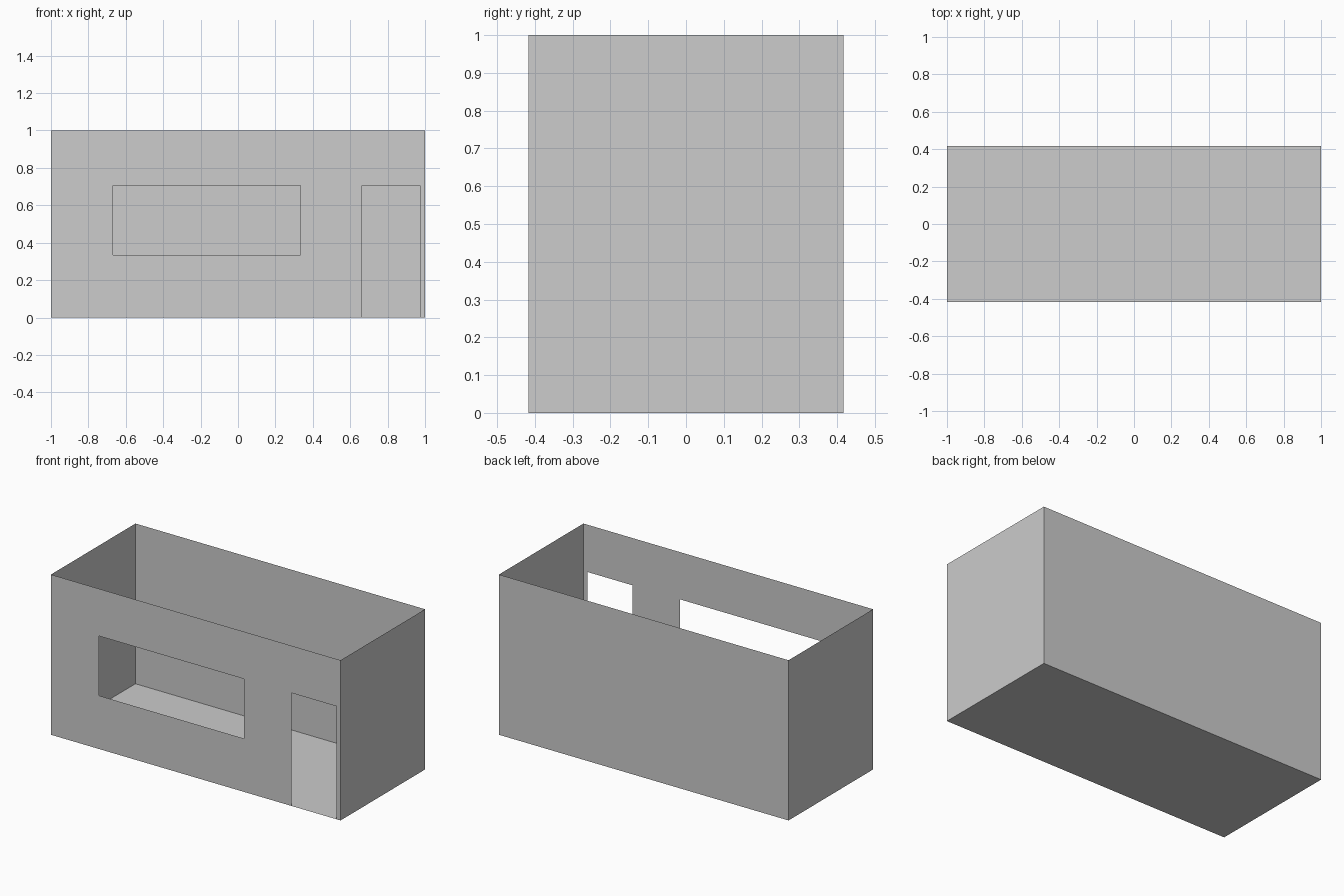
import bpy
import bmesh
from mathutils import Vector

cube = bpy.data.objects.get("Cube")
if cube:
    bpy.data.objects.remove(cube, do_unlink=True)

HALF_X, HALF_Y, HEIGHT = 1.0, 0.4167, 1.0
WINDOW = (-0.667, 0.333, 0.333, 0.705)   # x min, x max, z min, z max
DOOR = (0.662, 0.972, 0.0, 0.705)

grey = bpy.data.materials.new("plain grey")
grey.use_nodes = True
grey.diffuse_color = (0.604, 0.604, 0.604, 1)
grey.node_tree.nodes["Principled BSDF"].inputs["Base Color"].default_value = grey.diffuse_color


def sheet(name, origin, u, v, openings=()):
    """Thin panel spanned by u and v, split along its openings, which stay empty.
    Openings are given as distances along u and v."""
    origin, u, v = Vector(origin), Vector(u), Vector(v)
    us = sorted({0, u.length, *(s for o in openings for s in o[:2])})
    vs = sorted({0, v.length, *(t for o in openings for t in o[2:])})
    bm = bmesh.new()
    grid = [[bm.verts.new(origin + u.normalized() * s + v.normalized() * t)
             for t in vs] for s in us]
    for i in range(len(us) - 1):
        for j in range(len(vs) - 1):
            s, t = (us[i] + us[i + 1]) / 2, (vs[j] + vs[j + 1]) / 2
            if not any(a < s < b and c < t < d for a, b, c, d in openings):
                bm.faces.new((grid[i][j], grid[i + 1][j],
                              grid[i + 1][j + 1], grid[i][j + 1]))
    # Merge the flat pieces and drop the unused corners
    bmesh.ops.delete(bm, geom=[p for p in bm.verts if not p.link_faces], context='VERTS')
    mesh = bpy.data.meshes.new(name)
    bm.to_mesh(mesh)
    bm.free()
    mesh.materials.append(grey)
    obj = bpy.data.objects.new(name, mesh)
    bpy.context.collection.objects.link(obj)


along_x, along_y, up = (2 * HALF_X, 0, 0), (0, 2 * HALF_Y, 0), (0, 0, HEIGHT)
back_x, back_y = (-2 * HALF_X, 0, 0), (0, -2 * HALF_Y, 0)

# Front wall with its window and doorway
holes = [(a + HALF_X, b + HALF_X, c, d) for a, b, c, d in (WINDOW, DOOR)]
sheet("front_wall", (-HALF_X, -HALF_Y, 0), along_x, up, holes)

# Plain walls
sheet("left_wall", (HALF_X, -HALF_Y, 0), along_y, up)
sheet("back_wall", (HALF_X, HALF_Y, 0), back_x, up)
sheet("right_wall", (-HALF_X, HALF_Y, 0), back_y, up)

# Floor; the top is open
sheet("floor", (-HALF_X, HALF_Y, 0), along_x, back_y)
